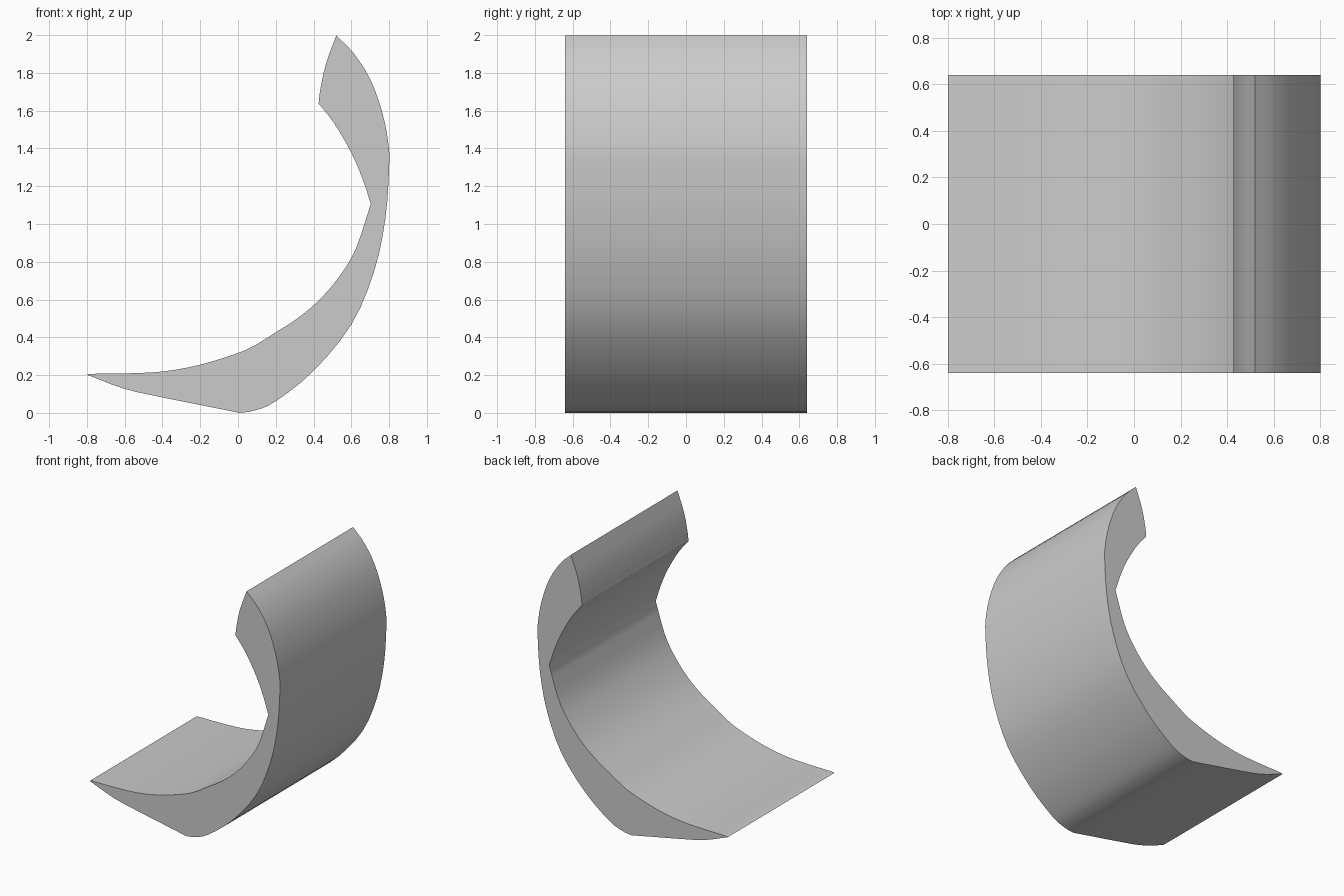
import bpy, bmesh, math
from mathutils import Vector

if "Cube" in bpy.data.objects:
    bpy.data.objects.remove(bpy.data.objects["Cube"])

HALF_WIDTH = 0.64

# Side profile (x, z) as four smooth runs meeting at corners
underside = [(-0.8, 0.205), (-0.6, 0.13), (-0.4, 0.085), (-0.2, 0.045), (0.01, 0.003)]
back = [(0.01, 0.003), (0.09, 0.016), (0.2, 0.065), (0.4, 0.225), (0.6, 0.47), (0.72, 0.75),
        (0.78, 1.03), (0.8, 1.3), (0.797, 1.42), (0.765, 1.59), (0.7, 1.77), (0.61, 1.91), (0.52, 2.0)]
lip = [(0.52, 2.0), (0.465, 1.85), (0.435, 1.71), (0.427, 1.64)]
upper_inside = [(0.427, 1.64), (0.51, 1.535), (0.6, 1.38), (0.66, 1.24), (0.703, 1.11)]
inside = [(0.703, 1.11), (0.625, 0.875), (0.54, 0.73), (0.43, 0.6), (0.31, 0.5), (0.2, 0.43),
          (0.1, 0.367), (0.0, 0.32), (-0.2, 0.258), (-0.4, 0.222), (-0.6, 0.212), (-0.77, 0.21), (-0.8, 0.205)]


def smooth_run(points, steps=3):
    """Catmull-Rom curve through the points, leaving out the last one."""
    p = [Vector(q) for q in points]
    p = [2 * p[0] - p[1]] + p + [2 * p[-1] - p[-2]]
    out = []
    for a, b, c, d in zip(p, p[1:], p[2:], p[3:]):
        for i in range(steps):
            t = i / steps
            out.append(0.5 * (2 * b + (c - a) * t + (2 * a - 5 * b + 4 * c - d) * t * t
                              + (3 * b - a - 3 * c + d) * t ** 3))
    return out


profile = [v for run in (underside, back, lip, upper_inside, inside) for v in smooth_run(run)]
lowest = min(v.y for v in profile)

# Curved shell: profile face extruded across the width
bm = bmesh.new()
face = bm.faces.new([bm.verts.new((v.x, -HALF_WIDTH, v.y - lowest)) for v in profile])
ext = bmesh.ops.extrude_face_region(bm, geom=[face], use_keep_orig=True)
verts = [g for g in ext["geom"] if isinstance(g, bmesh.types.BMVert)]
bmesh.ops.translate(bm, verts=verts, vec=(0, 2 * HALF_WIDTH, 0))
bmesh.ops.recalc_face_normals(bm, faces=bm.faces)
mesh = bpy.data.meshes.new("curved_shell")
bm.to_mesh(mesh)
bm.free()
shell = bpy.data.objects.new("curved_shell", mesh)
bpy.context.collection.objects.link(shell)

bpy.context.view_layer.objects.active = shell
shell.select_set(True)
bpy.ops.object.shade_smooth_by_angle(angle=math.radians(45))
